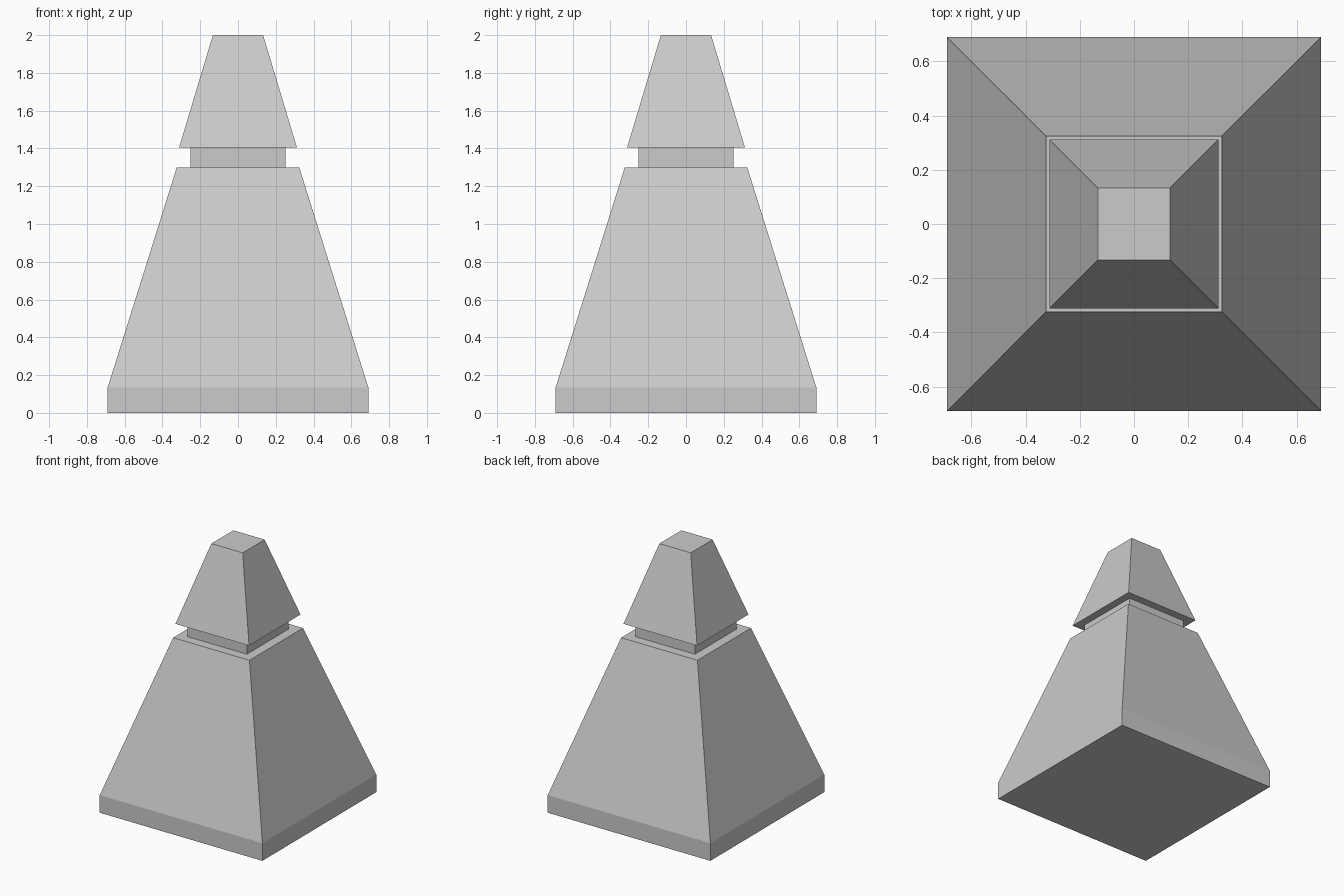
import bpy
import bmesh

if "Cube" in bpy.data.objects:
    bpy.data.objects.remove(bpy.data.objects["Cube"], do_unlink=True)

grey = bpy.data.materials.new("stone_grey")
grey.use_nodes = True
colour = (0.6, 0.6, 0.6, 1)
grey.diffuse_color = colour
grey.node_tree.nodes["Principled BSDF"].inputs["Base Color"].default_value = colour


def square_solid(name, rings):
    """Closed solid through square rings given as (half width, height)."""
    bm = bmesh.new()
    loops = []
    for half, z in rings:
        corners = ((-1, -1), (1, -1), (1, 1), (-1, 1))
        loops.append([bm.verts.new((half * x, half * y, z)) for x, y in corners])
    for low, high in zip(loops, loops[1:]):
        for i in range(4):
            j = (i + 1) % 4
            bm.faces.new((low[i], low[j], high[j], high[i]))
    bm.faces.new(loops[0][::-1])
    bm.faces.new(loops[-1])
    mesh = bpy.data.meshes.new(name)
    bm.to_mesh(mesh)
    bm.free()
    mesh.materials.append(grey)
    obj = bpy.data.objects.new(name, mesh)
    bpy.context.collection.objects.link(obj)
    return obj


# Plinth and tapering body
square_solid("body", [(0.69, 0), (0.69, 0.135), (0.324, 1.3)])
# Recessed neck
square_solid("neck", [(0.252, 1.3), (0.252, 1.405)])
# Tapering cap
square_solid("cap", [(0.312, 1.405), (0.133, 2)])
